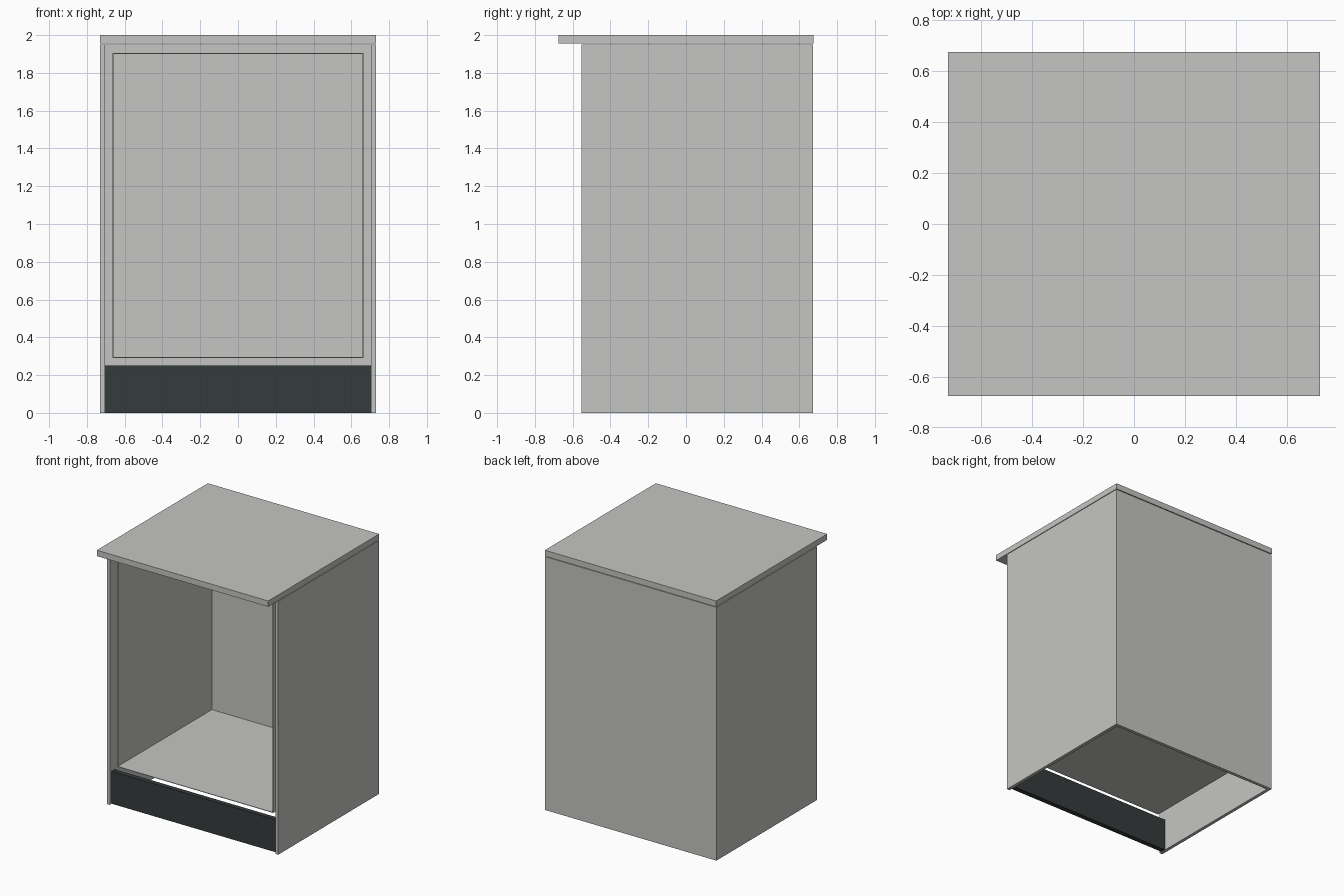
import bpy

cube = bpy.data.objects.get("Cube")
if cube:
    bpy.data.objects.remove(cube, do_unlink=True)


def make_material(name, colour):
    mat = bpy.data.materials.new(name)
    mat.use_nodes = True
    mat.diffuse_color = colour
    mat.node_tree.nodes["Principled BSDF"].inputs["Base Color"].default_value = colour
    return mat


def box(name, low, high, mat):
    """Flat board between two opposite corners."""
    bpy.ops.mesh.primitive_cube_add(size=1)
    obj = bpy.context.object
    obj.name = name
    for v in obj.data.vertices:
        v.co = [high[i] if v.co[i] > 0 else low[i] for i in range(3)]
    obj.data.materials.append(mat)
    return obj


grey = make_material("light grey board", (0.56, 0.56, 0.545, 1))
dark = make_material("dark plinth", (0.036, 0.044, 0.044, 1))

# Main dimensions
W, INNER = 0.73, 0.705        # outer half width, inside of side panels
FRONT, BACK = -0.553, 0.673
TOP = 1.95

# Worktop with front overhang
box("worktop", (-W, -0.675, 1.955), (W, 0.675, 2.0), grey)

# Outer carcass
box("right_side_panel", (-W, FRONT, 0), (-INNER, BACK, TOP), grey)
box("left_side_panel", (INNER, FRONT, 0), (W, BACK, TOP), grey)
box("back_panel", (-INNER, BACK - 0.025, 0), (INNER, BACK, TOP), grey)

# Plinth, set slightly back
box("plinth", (-INNER, -0.53, 0), (INNER, -0.492, 0.25), dark)

# Thin open-fronted compartment floating inside the carcass
X, Y0, Y1, Z0, Z1, T = 0.66, -0.52, 0.625, 0.295, 1.9, 0.004
box("compartment_floor", (-X, Y0, Z0 - T), (X, Y1, Z0), grey)
box("compartment_ceiling", (-X, Y0, Z1), (X, Y1, Z1 + T), grey)
box("compartment_back", (-X, Y1, Z0 - T), (X, Y1 + T, Z1 + T), grey)
box("compartment_right_wall", (-X - T, Y0, Z0 - T), (-X, Y1 + T, Z1 + T), grey)
box("compartment_left_wall", (X, Y0, Z0 - T), (X + T, Y1 + T, Z1 + T), grey)
